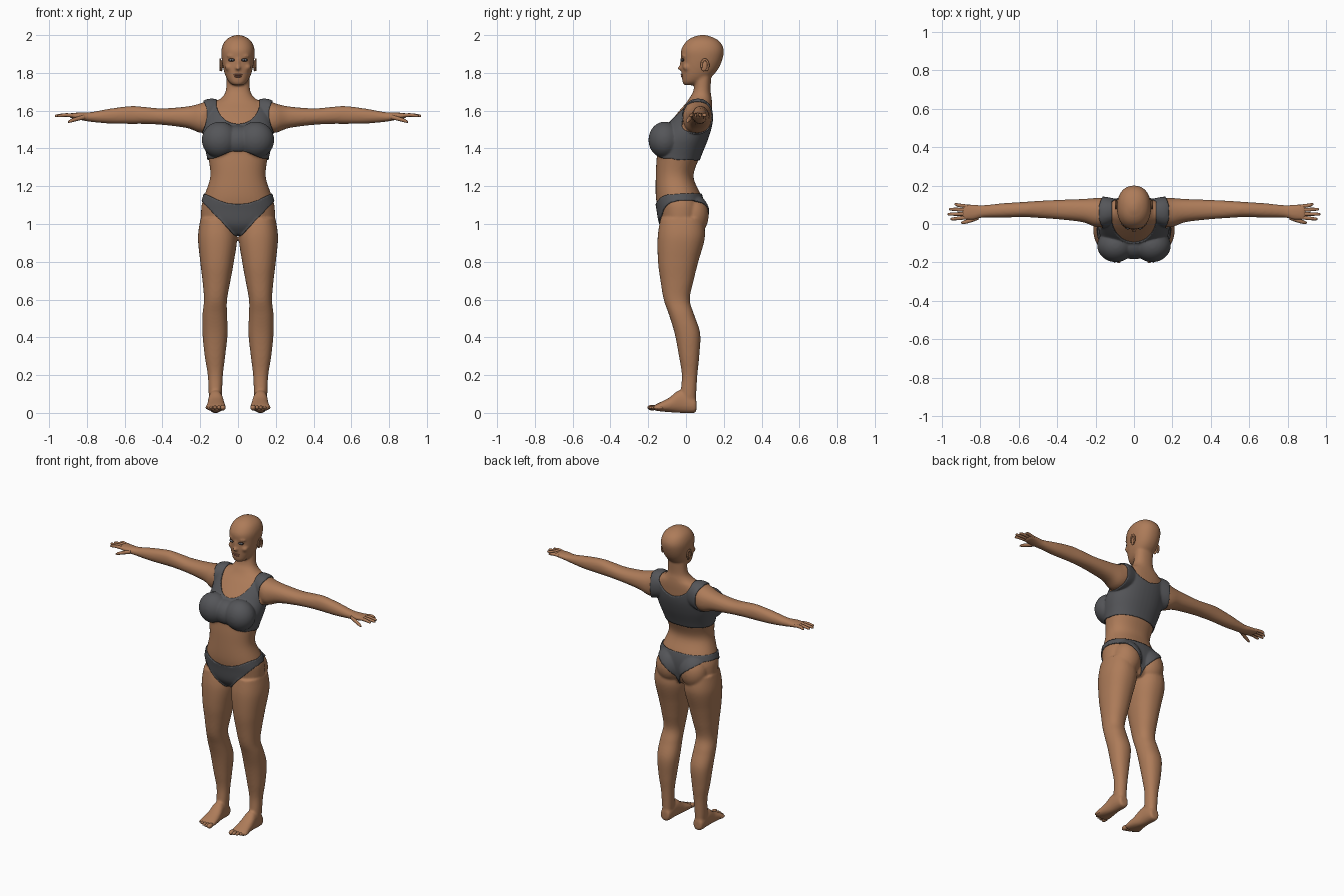
import bpy, bmesh, math
from mathutils import Matrix, Vector

if "Cube" in bpy.data.objects:
    bpy.data.objects.remove(bpy.data.objects["Cube"], do_unlink=True)


def material(name, r, g, b):
    mat = bpy.data.materials.new(name)
    mat.use_nodes = True
    mat.diffuse_color = (r, g, b, 1)
    shader = mat.node_tree.nodes["Principled BSDF"]
    shader.inputs["Base Color"].default_value = (r, g, b, 1)
    shader.inputs["Roughness"].default_value = 0.7
    return mat


skin = material("skin_brown", 0.42, 0.2, 0.1)
cloth = material("cloth_grey", 0.09, 0.092, 0.1)
lip = material("lip_brown", 0.29, 0.115, 0.07)
lash = material("lash_dark", 0.035, 0.02, 0.015)
eye = material("eye_blue_grey", 0.25, 0.3, 0.36)


def make_object(name, bm, mat, mirror=False):
    bmesh.ops.recalc_face_normals(bm, faces=bm.faces)
    mesh = bpy.data.meshes.new(name)
    bm.to_mesh(mesh)
    bm.free()
    mesh.materials.append(mat)
    mesh.shade_smooth()
    obj = bpy.data.objects.new(name, mesh)
    bpy.context.collection.objects.link(obj)
    if mirror:
        obj.modifiers.new("Mirror", "MIRROR").use_mirror_merge = False
    return obj


def spline(p0, p1, p2, p3, t):
    return [0.5 * (2 * b + (c - a) * t + (2 * a - 5 * b + 4 * c - d) * t * t
                   + (3 * b - a - 3 * c + d) * t ** 3)
            for a, b, c, d in zip(p0, p1, p2, p3)]


def loft(bm, axis, rows, side=1, steps=6, segments=40):
    """Closed skin over ovals; a row is a station on the axis, then the low and
    high extents of the oval along the two remaining axes in x, y, z order."""
    u, v = [i for i in range(3) if i != axis]
    padded = [rows[0], *rows, rows[-1]]
    stations = [spline(*padded[i:i + 4], k / steps)
                for i in range(len(rows) - 1) for k in range(steps)] + [rows[-1]]
    rings = []
    for t, u_low, u_high, v_low, v_high in stations:
        ring = []
        for k in range(segments):
            angle = math.tau * k / segments
            c, s = math.cos(angle), math.sin(angle)
            co = Vector((0, 0, 0))
            co[axis] = t
            co[u] = (u_low + u_high) / 2 + (u_high - u_low) / 2 * math.copysign(abs(c) ** 0.9, c)
            co[v] = (v_low + v_high) / 2 + (v_high - v_low) / 2 * math.copysign(abs(s) ** 0.9, s)
            co.x *= side
            ring.append(bm.verts.new(co))
        rings.append(ring)
    for a, b in zip(rings, rings[1:]):
        for k in range(segments):
            n = (k + 1) % segments
            bm.faces.new((a[k], a[n], b[n], b[k]))
    bm.faces.new(rings[0])
    bm.faces.new(rings[-1])


def blob(bm, center, radii, side=1, turn=0, axis="Z"):
    matrix = (Matrix.Translation((center[0] * side, *center[1:]))
              @ Matrix.Rotation(turn * side, 4, axis) @ Matrix.Diagonal((*radii, 1)))
    bmesh.ops.create_uvsphere(bm, u_segments=24, v_segments=16, radius=1, matrix=matrix)


def symmetric(rows):
    return [(z, -w, w, front, back) for z, w, front, back in rows]


# Body sections: torso with neck, head, leg, foot, arm with palm
torso = symmetric([
    (0.95, 0.07, -0.1, 0.06), (1.0, 0.18, -0.135, 0.08), (1.08, 0.195, -0.15, 0.09),
    (1.15, 0.178, -0.16, 0.08), (1.25, 0.147, -0.16, 0.04), (1.35, 0.157, -0.155, 0.07),
    (1.45, 0.178, -0.14, 0.11), (1.53, 0.175, -0.09, 0.133), (1.6, 0.162, -0.035, 0.138),
    (1.64, 0.13, 0, 0.138), (1.67, 0.085, 0.02, 0.135), (1.71, 0.064, 0.04, 0.13),
    (1.8, 0.06, 0.05, 0.135)])
head = symmetric([
    (1.735, 0.025, -0.008, 0.04), (1.75, 0.046, -0.018, 0.085), (1.78, 0.064, -0.022, 0.135),
    (1.82, 0.077, -0.024, 0.17), (1.87, 0.086, -0.024, 0.192), (1.92, 0.088, -0.026, 0.2),
    (1.96, 0.075, -0.004, 0.183), (1.985, 0.05, 0.027, 0.15), (2.0, 0.015, 0.07, 0.105)])
leg = [
    (1.03, 0.03, 0.198, -0.135, 0.09), (0.93, 0.005, 0.212, -0.15, 0.1),
    (0.8, 0.022, 0.2, -0.148, 0.065), (0.7, 0.04, 0.188, -0.135, 0.04),
    (0.6, 0.058, 0.18, -0.118, 0.02), (0.52, 0.058, 0.188, -0.09, 0.043),
    (0.42, 0.055, 0.188, -0.06, 0.075), (0.3, 0.068, 0.176, -0.037, 0.07),
    (0.2, 0.08, 0.16, -0.022, 0.06), (0.1, 0.085, 0.155, -0.028, 0.054),
    (0.04, 0.09, 0.15, -0.02, 0.05)]
foot = [
    (0.055, 0.1, 0.14, 0.02, 0.06), (0.045, 0.087, 0.153, 0, 0.08),
    (-0.03, 0.08, 0.157, 0, 0.12), (-0.09, 0.07, 0.163, 0.004, 0.08),
    (-0.15, 0.064, 0.171, 0.01, 0.05), (-0.172, 0.07, 0.165, 0.016, 0.038)]
arm = [
    (0.08, 0.02, 0.12, 1.52, 1.65), (0.15, -0.01, 0.135, 1.49, 1.657),
    (0.2, -0.015, 0.135, 1.483, 1.638), (0.27, 0.01, 0.13, 1.508, 1.622),
    (0.4, 0.025, 0.125, 1.525, 1.612), (0.5, 0.032, 0.12, 1.53, 1.62),
    (0.57, 0.036, 0.115, 1.53, 1.624), (0.68, 0.034, 0.108, 1.532, 1.61),
    (0.78, 0.034, 0.098, 1.541, 1.592), (0.83, 0.022, 0.1, 1.55, 1.59),
    (0.88, 0.022, 0.104, 1.56, 1.588), (0.895, 0.03, 0.098, 1.565, 1.584)]

bm = bmesh.new()
loft(bm, 2, torso)
loft(bm, 2, head)
blob(bm, (0, -0.105, 1.44), (0.1, 0.072, 0.075))           # chest centre
blob(bm, (0, -0.024, 1.825), (0.016, 0.022, 0.012))        # nose tip
blob(bm, (0, -0.02, 1.85), (0.009, 0.015, 0.034))          # nose bridge
blob(bm, (0, -0.002, 1.755), (0.024, 0.018, 0.015))        # chin
for side in (1, -1):
    loft(bm, 2, leg, side)
    loft(bm, 1, foot, side)
    loft(bm, 0, arm, side)
    blob(bm, (0.095, -0.112, 1.445), (0.09, 0.08, 0.09), side)     # bust
    blob(bm, (0.088, 0.04, 1.045), (0.088, 0.08, 0.105), side)     # buttock
    blob(bm, (0.034, -0.012, 1.889), (0.026, 0.012, 0.008), side, 0.2)  # brow
    blob(bm, (0.045, 0.005, 1.83), (0.025, 0.022, 0.02), side)     # cheek
body = make_object("body", bm, skin)

# Fuse the parts into one smooth surface
remesh = body.modifiers.new("Fuse", "REMESH")
remesh.mode = "VOXEL"
remesh.voxel_size = 0.007
smooth = body.modifiers.new("Soften", "SMOOTH")
smooth.factor = 0.5
smooth.iterations = 6
evaluated = body.evaluated_get(bpy.context.evaluated_depsgraph_get())
fused = bpy.data.meshes.new_from_object(evaluated)
body.modifiers.clear()
body.data = fused
fused.shade_smooth()


def in_top(p):
    x = abs(p.x)
    hem = 1.39 - 0.045 * min(1, x / 0.13) ** 2 if p.y < -0.06 else 1.34
    depth = 0.135 if p.y < 0.05 else 0.1
    neck = (x / 0.118) ** 2 + (min(0, p.z - 1.66) / depth) ** 2 < 1
    armhole = x > 0.24 or ((x - 0.24) / 0.078) ** 2 + ((p.z - 1.57) / 0.12) ** 2 < 1
    return hem < p.z < 1.69 and not neck and not armhole


def in_briefs(p):
    x = abs(p.x)
    if p.y < -0.03:
        waist = 1.105 + 0.05 * min(1, (x / 0.16) ** 2)
        edge = 0.94 + 1.1 * max(0, x - 0.022)
    else:
        waist = 1.16
        edge = 0.95 + 0.18 * min(1, x / 0.17) ** 0.55
    return min(edge, 1.125) < p.z < waist


def garment(name, rule):
    """Lift the ruled patch off the body, even out its rim and thicken it."""
    bm = bmesh.new()
    bm.from_mesh(fused)
    outside = [f for f in bm.faces if not rule(f.calc_center_median())]
    bmesh.ops.delete(bm, geom=outside, context="FACES")
    for _ in range(6):
        moved = {}
        for v in bm.verts:
            rim = [e.other_vert(v).co for e in v.link_edges if e.is_boundary]
            if len(rim) == 2:
                moved[v] = (v.co * 2 + rim[0] + rim[1]) / 4
        for v, co in moved.items():
            v.co = co
    bm.normal_update()
    for v in bm.verts:
        v.co += v.normal * 0.003
    obj = make_object(name, bm, cloth)
    solid = obj.modifiers.new("Thickness", "SOLIDIFY")
    solid.thickness = 0.008
    solid.offset = 0


garment("crop_top", in_top)
garment("briefs", in_briefs)

# Fingers and thumb
bm = bmesh.new()
for y, tip, spread in ((0.034, 0.955, -0.008), (0.053, 0.97, -0.002),
                       (0.073, 0.962, 0.004), (0.092, 0.935, 0.01)):
    loft(bm, 0, [(x, y + spread * k - r, y + spread * k + r, z - r, z + r) for x, k, r, z in (
        (0.865, 0, 0.009, 1.574), (0.91, 0.5, 0.0095, 1.577),
        (tip - 0.008, 1, 0.007, 1.573), (tip, 1, 0.003, 1.572))], segments=16)
loft(bm, 0, [(0.81, 0.022, 0.046, 1.555, 1.579), (0.85, 0.008, 0.03, 1.546, 1.568),
             (0.885, 0, 0.018, 1.537, 1.555), (0.9, 0.003, 0.01, 1.536, 1.543)], segments=16)
make_object("fingers", bm, skin, mirror=True)

# Toes, largest on the inside
bm = bmesh.new()
for k in range(5):
    size = 0.015 if k == 0 else 0.0115 - 0.0006 * k
    blob(bm, (0.08 + 0.0205 * k, -0.178 + 0.004 * k * k / 2, 0.028),
         (size, 0.026, size))
make_object("toes", bm, skin, mirror=True)

# Ears: a flat shell with a raised rim
bm = bmesh.new()
blob(bm, (0.087, 0.098, 1.838), (0.007, 0.018, 0.03), 1, -0.2, "X")
for k in range(20):
    a = math.tau * k / 28 - 0.9
    blob(bm, (0.094, 0.1 + 0.018 * math.cos(a), 1.84 + 0.03 * math.sin(a)),
         (0.005, 0.006, 0.007))
make_object("ears", bm, skin, mirror=True)

# Eyes and lips
for name, mat, y, radii in (("eye_rims", lash, -0.017, (0.018, 0.008, 0.0085)),
                            ("eyes", eye, -0.0195, (0.0145, 0.008, 0.006)),
                            ("pupils", lash, -0.0245, (0.0045, 0.0045, 0.0045))):
    bm = bmesh.new()
    blob(bm, (0.034, y, 1.868), radii, 1, 0.25)
    make_object(name, bm, mat, mirror=True)
bm = bmesh.new()
blob(bm, (0, -0.018, 1.79), (0.023, 0.01, 0.005))
blob(bm, (0, -0.017, 1.781), (0.02, 0.01, 0.006))
make_object("lips", bm, lip)
